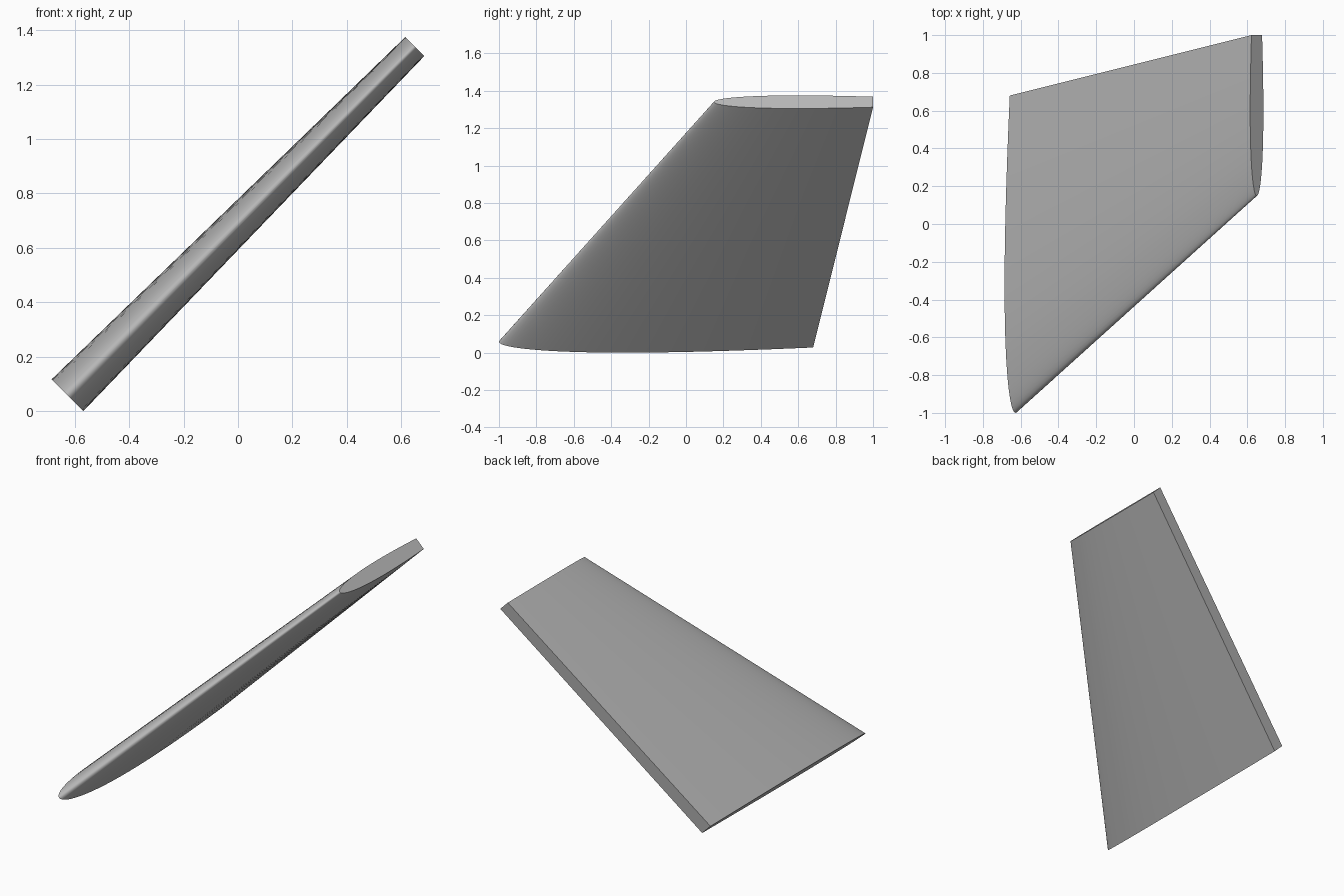
import bpy, bmesh, math
from mathutils import Vector

cube = bpy.data.objects.get("Cube")
if cube:
    bpy.data.objects.remove(cube, do_unlink=True)

# Plain grey paint
grey = bpy.data.materials.new("light_grey")
grey.use_nodes = True
grey.diffuse_color = (0.5, 0.5, 0.5, 1)
grey.node_tree.nodes["Principled BSDF"].inputs["Base Color"].default_value = (0.5, 0.5, 0.5, 1)

STEPS = 24
THICK_DIR = Vector((-1, 0, 1)).normalized()   # across the fin, which leans 45 degrees


def half_thickness(u):
    """Symmetric aerofoil, scaled so its widest half thickness is 1."""
    return 10 * (0.2969 * math.sqrt(u) - 0.126 * u - 0.3516 * u**2
                 + 0.2843 * u**3 - 0.1015 * u**4)


def section(bm, nose, chord, half, cut):
    """Aerofoil loop whose tail is cut off blunt at the fraction cut."""
    def point(i, side):
        t = (i / STEPS) ** 2 if i < 0 else 1 - math.cos(i / STEPS * math.pi / 2)
        offset = side * half * half_thickness(t * cut)
        return bm.verts.new(nose + Vector((0, t * chord, 0)) + THICK_DIR * offset)
    upper = [point(i, 1) for i in range(STEPS, -1, -1)]
    lower = [point(i, -1) for i in range(1, STEPS + 1)]
    return upper + lower


# Swept, tapered fin lofted from root to tip
bm = bmesh.new()
root = section(bm, Vector((-0.627, -1.0, 0.058)), 1.68, 0.0825, 0.75)
tip = section(bm, Vector((0.65, 0.15, 1.34)), 0.85, 0.0495, 0.57)
n = len(root)
for i in range(n):
    j = (i + 1) % n
    bm.faces.new((root[i], root[j], tip[j], tip[i]))
bm.faces.new(root)
bm.faces.new(tip)
bmesh.ops.recalc_face_normals(bm, faces=bm.faces)

mesh = bpy.data.meshes.new("fin")
bm.to_mesh(mesh)
bm.free()
mesh.materials.append(grey)
fin = bpy.data.objects.new("fin", mesh)
bpy.context.collection.objects.link(fin)

# Smooth skin, sharp tail and end caps
bpy.ops.object.select_all(action='DESELECT')
fin.select_set(True)
bpy.context.view_layer.objects.active = fin
bpy.ops.object.shade_smooth_by_angle(angle=math.radians(40))
